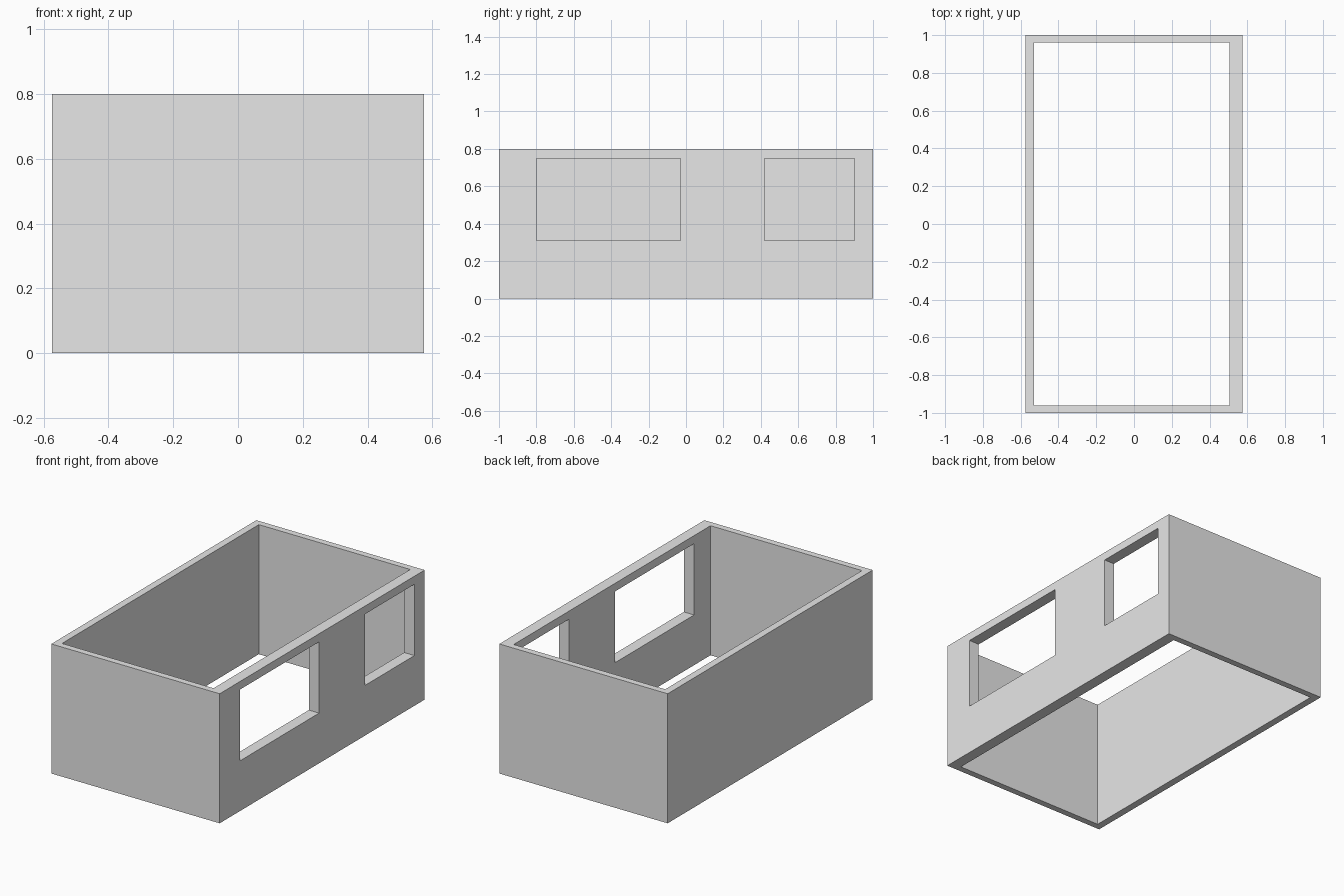
import bpy
from mathutils import Vector

old = bpy.data.objects.get("Cube")
if old:
    bpy.data.objects.remove(old, do_unlink=True)

grey = bpy.data.materials.new("light grey")
grey.use_nodes = True
grey.diffuse_color = (0.8, 0.8, 0.8, 1)
grey.node_tree.nodes["Principled BSDF"].inputs["Base Color"].default_value = (0.8, 0.8, 0.8, 1)


def box(name, low, high):
    """Box spanning two opposite corners."""
    low, high = Vector(low), Vector(high)
    bpy.ops.mesh.primitive_cube_add(size=1, location=(low + high) / 2)
    ob = bpy.context.object
    ob.name = name
    ob.scale = high - low
    bpy.ops.object.transform_apply(location=True, rotation=False, scale=True)
    ob.data.materials.append(grey)
    return ob


# Outer block of the four walls
walls = box("room_walls", (-0.575, -1, 0), (0.575, 1, 0.8))

# Open interior (no floor or roof) and two windows in the thick left wall
cutters = [
    box("interior_cutter", (-0.53, -0.96, -0.2), (0.505, 0.96, 1)),
    box("wide_window_cutter", (0.4, -0.8, 0.31), (0.7, -0.03, 0.75)),
    box("narrow_window_cutter", (0.4, 0.42, 0.31), (0.7, 0.9, 0.75)),
]
for cutter in cutters:
    mod = walls.modifiers.new(cutter.name, "BOOLEAN")
    mod.operation = "DIFFERENCE"
    mod.solver = "EXACT"
    mod.object = cutter
    bpy.context.view_layer.objects.active = walls
    bpy.ops.object.modifier_apply(modifier=mod.name)
    bpy.data.objects.remove(cutter, do_unlink=True)
